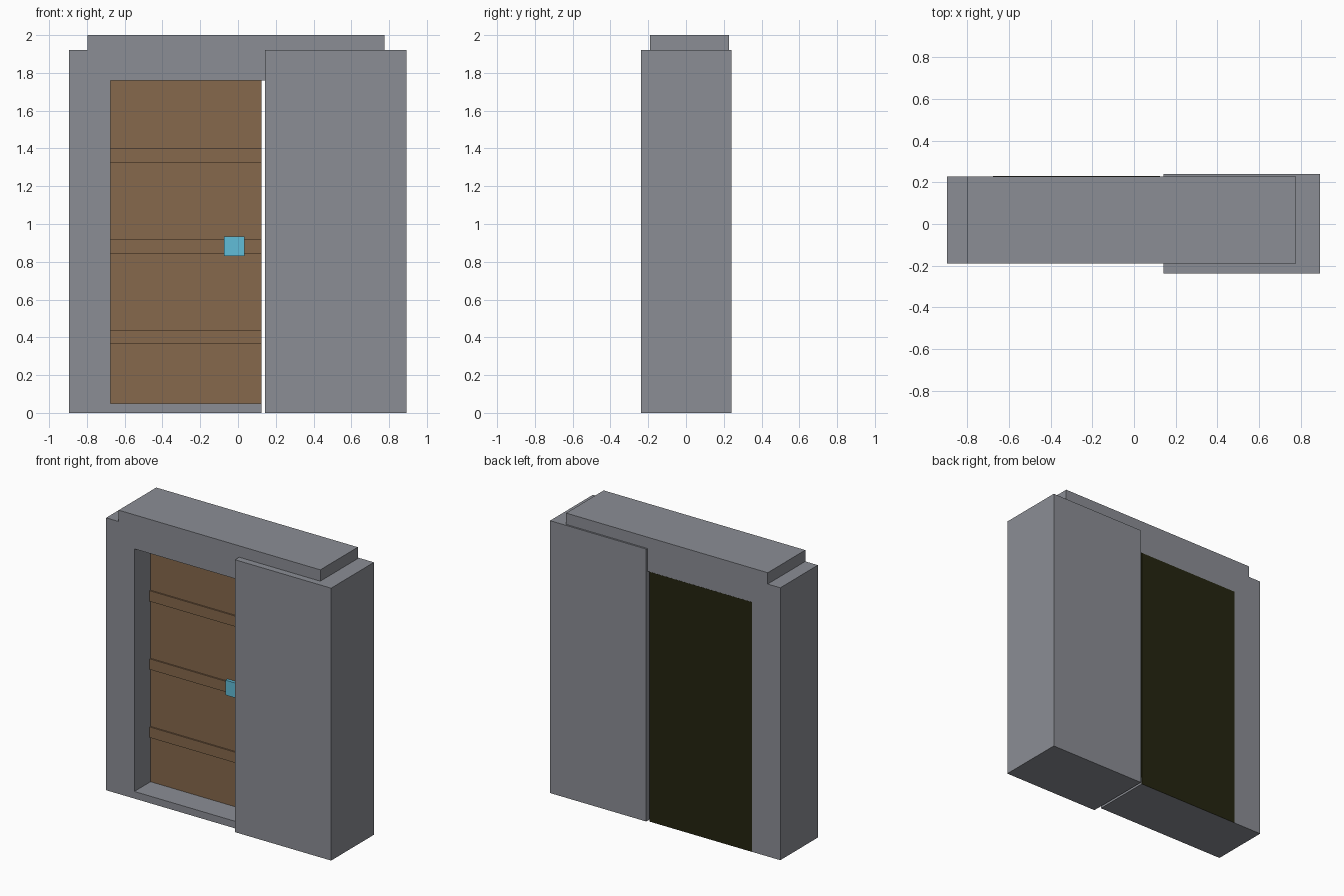
import bpy
import bmesh

default = bpy.data.objects.get("Cube")
if default:
    bpy.data.objects.remove(default, do_unlink=True)


def make_material(name, rgb):
    mat = bpy.data.materials.new(name)
    mat.use_nodes = True
    colour = (*rgb, 1.0)
    mat.diffuse_color = colour
    mat.node_tree.nodes["Principled BSDF"].inputs["Base Color"].default_value = colour
    return mat


grey = make_material("wall grey", (0.26, 0.27, 0.30))
brown = make_material("door brown", (0.24, 0.14, 0.072))
cyan = make_material("handle cyan", (0.12, 0.51, 0.69))
dark = make_material("dark back", (0.018, 0.018, 0.005))


def extrude_profile(name, points, y_front, y_back, mat):
    """Extrude an x-z outline from y_front to y_back."""
    bm = bmesh.new()
    face = bm.faces.new([bm.verts.new((x, y_front, z)) for x, z in points])
    result = bmesh.ops.extrude_face_region(bm, geom=[face], use_keep_orig=True)
    moved = [v for v in result["geom"] if isinstance(v, bmesh.types.BMVert)]
    bmesh.ops.translate(bm, verts=moved, vec=(0, y_back - y_front, 0))
    bmesh.ops.recalc_face_normals(bm, faces=bm.faces)
    mesh = bpy.data.meshes.new(name)
    bm.to_mesh(mesh)
    bm.free()
    mesh.materials.append(mat)
    obj = bpy.data.objects.new(name, mesh)
    bpy.context.scene.collection.objects.link(obj)
    return obj


def box(name, x0, x1, y0, y1, z0, z1, mat):
    outline = [(x0, z0), (x1, z0), (x1, z1), (x0, z1)]
    return extrude_profile(name, outline, y0, y1, mat)


LEFT, RIGHT, HEAD, SILL = -0.675, 0.125, 1.76, 0.05
FRONT, BACK = -0.19, 0.228

# Frame: sill, post and stepped lintel in one outline
extrude_profile("door_frame", [
    (-0.895, 0), (RIGHT, 0), (RIGHT, SILL), (LEFT, SILL), (LEFT, HEAD),
    (0.775, HEAD), (0.775, 2), (-0.797, 2), (-0.797, 1.92), (-0.895, 1.92),
], FRONT, BACK, grey)

# Pocket housing that the door slides into
box("door_pocket", 0.142, 0.892, -0.237, 0.24, 0, 1.92, grey)

# Door panel with raised rails
box("door_panel", LEFT, RIGHT, -0.01, 0.06, SILL, HEAD, brown)
for i, z in enumerate((0.365, 0.845, 1.325)):
    box(f"door_rail_{i + 1}", LEFT, RIGHT, -0.02, -0.005, z, z + 0.075, brown)

# Handle plate
box("door_handle", -0.075, 0.035, -0.032, -0.005, 0.83, 0.935, cyan)

# Dark filling behind the door and its plate over the back of the sill
box("dark_filling", LEFT, RIGHT, 0.06, BACK + 0.001, SILL, HEAD, dark)
box("dark_sill_plate", LEFT, RIGHT, BACK, BACK + 0.001, 0, SILL, dark)
